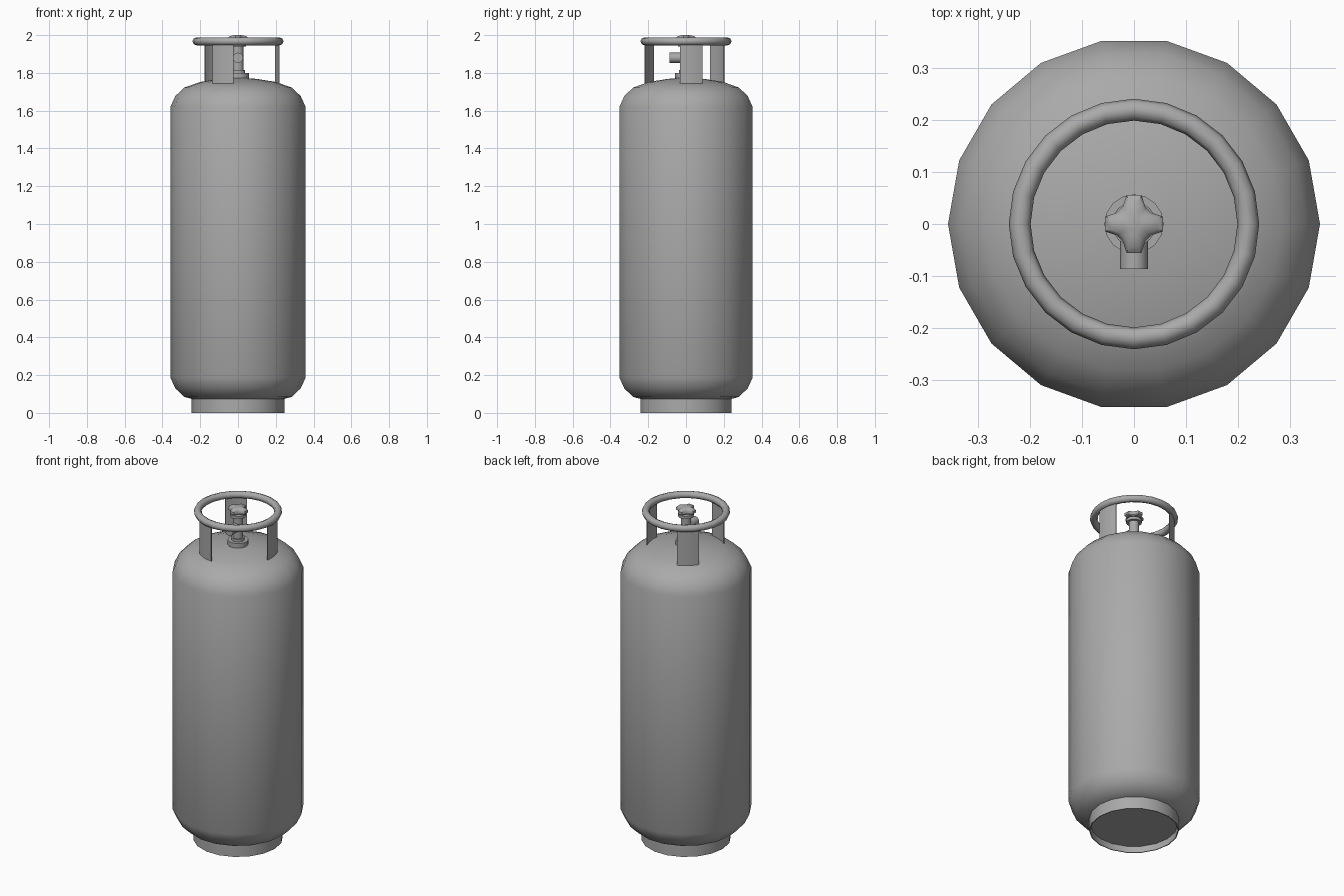
import bpy, bmesh
from math import sin, cos, pi, radians

if "Cube" in bpy.data.objects:
    bpy.data.objects.remove(bpy.data.objects["Cube"])

# Dark grey paint shared by every part
paint = bpy.data.materials.new("dark_grey_paint")
paint.diffuse_color = (0.4, 0.4, 0.4, 1)
paint.use_nodes = True
paint.node_tree.nodes["Principled BSDF"].inputs["Base Color"].default_value = paint.diffuse_color


def finish(name, bm, angle=40):
    bmesh.ops.recalc_face_normals(bm, faces=bm.faces)
    mesh = bpy.data.meshes.new(name)
    bm.to_mesh(mesh)
    bm.free()
    mesh.materials.append(paint)
    obj = bpy.data.objects.new(name, mesh)
    bpy.context.collection.objects.link(obj)
    bpy.ops.object.select_all(action='DESELECT')
    obj.select_set(True)
    bpy.context.view_layer.objects.active = obj
    bpy.ops.object.shade_smooth_by_angle(angle=radians(angle))
    return obj


def skin(bm, a, b):
    """Bridge two vertex loops of equal length with quads."""
    for i in range(len(a)):
        j = (i + 1) % len(a)
        bm.faces.new((a[i], a[j], b[j], b[i]))


def lathe(name, profile, sides, closed=False, angle=40):
    """Revolve (radius, z) points about z; open profiles get end caps."""
    bm = bmesh.new()
    rings = [[bm.verts.new((r * cos(2 * pi * i / sides), r * sin(2 * pi * i / sides), z))
              for i in range(sides)] for r, z in profile]
    for a, b in zip(rings, rings[1:]):
        skin(bm, a, b)
    if closed:
        skin(bm, rings[-1], rings[0])
    else:
        bm.faces.new(rings[0])
        bm.faces.new(rings[-1])
    return finish(name, bm, angle)


# Tank: straight wall, rounded shoulders, flat floor inside the foot ring
base = [(0.238, 0.037), (0.238, 0.072), (0.285, 0.085), (0.332, 0.13), (0.358, 0.187)]
dome = [(0.358, 1.62), (0.332, 1.677), (0.285, 1.722), (0.2, 1.752), (0.1, 1.768), (0.02, 1.775)]
lathe("tank_body", base + dome, 18)

# Foot ring, hollow underneath
lathe("foot_ring", [(0.245, 0), (0.245, 0.085), (0.24, 0.085), (0.24, 0)], 18, closed=True)

# Carrying ring
lathe("handle_ring", [(0.22 + 0.021 * cos(k * pi / 4), 1.967 + 0.021 * sin(k * pi / 4))
                      for k in range(8)], 24, closed=True, angle=60)

# Three curved straps that hold the ring
for n in range(3):
    bm = bmesh.new()
    cols = []
    for k in range(5):
        a = radians(-8 + 7.9 * k + 120 * n)
        cols.append([bm.verts.new((r * cos(a), r * sin(a), z))
                     for r, z in ((0.221, 1.742), (0.221, 1.965), (0.215, 1.965), (0.215, 1.742))])
    for a, b in zip(cols, cols[1:]):
        skin(bm, a, b)
    bm.faces.new(cols[0])
    bm.faces.new(cols[-1])
    finish(f"handle_strap_{n + 1}", bm)

# Valve: flange, collar and stem in one turned piece
lathe("valve_stem", [(0.057, 1.765), (0.057, 1.8), (0.037, 1.8), (0.037, 1.815), (0.028, 1.815),
                     (0.028, 1.94), (0.043, 1.94), (0.043, 1.957), (0.02, 1.957), (0.02, 1.975)], 16)

# Valve outlet pointing to the front
outlet = lathe("valve_outlet", [(0.027, 0), (0.027, 0.087)], 12)
outlet.rotation_euler = (pi / 2, 0, 0)
outlet.location = (0, 0, 1.88)

# Four-lobed hand wheel with a rounded top
lobe = [(0.033, -0.022), (0.056, -0.014), (0.056, 0.014), (0.033, 0.022)]
outline = []
for q in range(4):
    c, s = cos(q * pi / 2), sin(q * pi / 2)
    outline += [(x * c - y * s, x * s + y * c) for x, y in lobe]
bm = bmesh.new()
rings = [[bm.verts.new((x * f, y * f, z)) for x, y in outline]
         for f, z in ((0.85, 1.965), (1, 1.97), (1, 1.985), (0.8, 1.994), (0.4, 2.0))]
for a, b in zip(rings, rings[1:]):
    skin(bm, a, b)
bm.faces.new(rings[0])
bm.faces.new(rings[-1])
finish("hand_wheel", bm)
